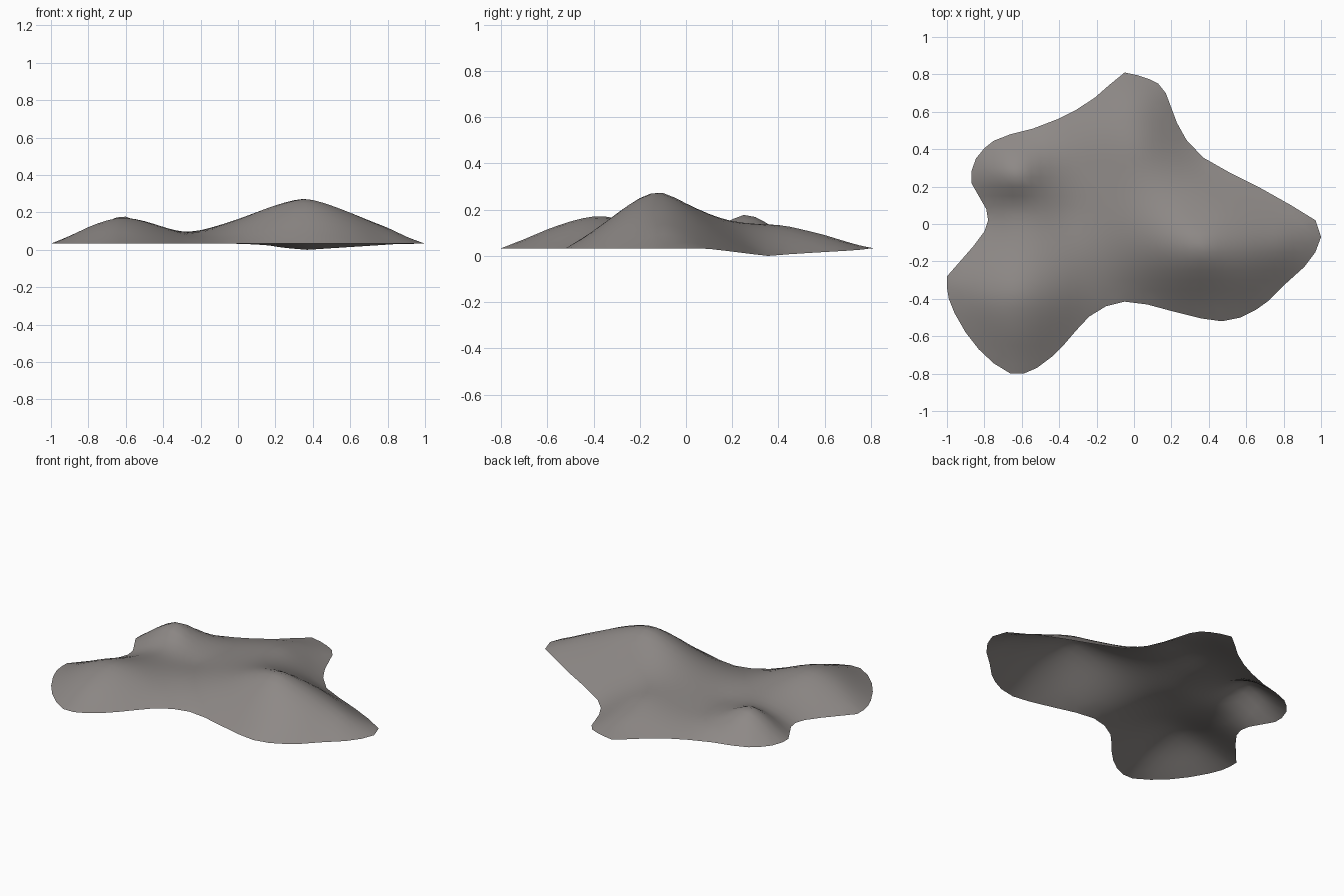
import bpy, math
from mathutils import Vector
from mathutils.geometry import delaunay_2d_cdt

if "Cube" in bpy.data.objects:
    bpy.data.objects.remove(bpy.data.objects["Cube"])

# Plan outline of the terrain sheet
OUTLINE = [(-.05, .81), (.02, .795), (.08, .775), (.13, .75), (.17, .70), (.20, .62), (.23, .54),
           (.28, .45), (.37, .355), (.52, .27), (.68, .19), (.84, .10), (.97, .02), (1.0, -.07),
           (.97, -.15), (.91, -.23), (.81, -.32), (.72, -.41), (.65, -.46), (.57, -.50), (.47, -.52),
           (.36, -.505), (.20, -.465), (.07, -.43), (-.05, -.415), (-.15, -.44), (-.24, -.495),
           (-.31, -.57), (-.37, -.64), (-.44, -.71), (-.52, -.77), (-.59, -.80), (-.66, -.80),
           (-.75, -.745), (-.83, -.67), (-.90, -.58), (-.96, -.475), (-.99, -.40), (-1.0, -.34),
           (-1.0, -.28), (-.93, -.20), (-.86, -.12), (-.80, -.04), (-.78, .02), (-.79, .08),
           (-.83, .15), (-.87, .22), (-.87, .28), (-.845, .35), (-.80, .405), (-.75, .445),
           (-.66, .48), (-.54, .51), (-.41, .56), (-.31, .61), (-.21, .675), (-.13, .745)]

# Spot heights: three peaks, the back ridge and the valleys
SPOTS = [(.36, -.12, .275), (.16, -.12, .222), (-.05, -.12, .138), (.60, -.12, .20), (.80, -.10, .118),
         (.38, -.33, .16), (.36, .02, .21), (.36, .17, .12),
         (-.62, -.38, .172), (-.62, -.60, .115), (-.80, -.38, .122), (-.42, -.36, .128), (-.25, -.28, .085),
         (-.62, .25, .18), (-.75, .26, .12), (-.62, .36, .135), (-.47, .26, .12), (-.64, .12, .105),
         (-.62, -.05, .10), (-.35, .06, .085), (-.25, .30, .092),
         (.04, .28, .14), (.02, .42, .13), (.0, .60, .09)]


def edge_height(x, y):
    # The rim is level except for a dip at the back right
    return .033 * (1 - max(0, 1 - math.hypot(x - .37, y - .355) / .58))


def kernel(a, b):
    r2 = (a[0] - b[0]) ** 2 + (a[1] - b[1]) ** 2
    return .5 * r2 * math.log(r2) if r2 > 1e-12 else 0


def solve(m, rhs):
    n = len(rhs)
    rows = [list(r) + [v] for r, v in zip(m, rhs)]
    for i in range(n):
        p = max(range(i, n), key=lambda k: abs(rows[k][i]))
        rows[i], rows[p] = rows[p], rows[i]
        for k in range(i + 1, n):
            f = rows[k][i] / rows[i][i]
            if f:
                rows[k] = [a - f * b for a, b in zip(rows[k], rows[i])]
    out = [0] * n
    for i in reversed(range(n)):
        out[i] = (rows[i][n] - sum(rows[i][j] * out[j] for j in range(i + 1, n))) / rows[i][i]
    return out


# Smooth thin-plate surface through the rim and the spot heights
knots = [(x, y, edge_height(x, y)) for x, y in OUTLINE] + SPOTS
poly = [(1, k[0], k[1]) for k in knots]
matrix = [[kernel(a, b) for b in knots] + list(p) for a, p in zip(knots, poly)]
matrix += [[p[i] for p in poly] + [0, 0, 0] for i in range(3)]
weights = solve(matrix, [k[2] for k in knots] + [0, 0, 0])


def height(x, y):
    w = weights[len(knots):]
    return w[0] + w[1] * x + w[2] * y + sum(c * kernel((x, y), k) for c, k in zip(weights, knots))


def inside(x, y):
    hit = False
    for (ax, ay), (bx, by) in zip(OUTLINE, OUTLINE[1:] + OUTLINE[:1]):
        if (ay > y) != (by > y) and x < ax + (y - ay) / (by - ay) * (bx - ax):
            hit = not hit
        near = Vector((bx - ax, by - ay))
        t = max(0, min(1, Vector((x - ax, y - ay)).dot(near) / near.length_squared))
        if math.hypot(x - ax - t * near.x, y - ay - t * near.y) < .025:
            return False
    return hit


# Fill the outline with an even grid of points
step = .05
grid = [(i * step, j * step) for i in range(-20, 21) for j in range(-17, 18)]
points = [Vector(p) for p in OUTLINE + [g for g in grid if inside(*g)]]
loop = list(range(len(OUTLINE)))
flat, _, tris, *_ = delaunay_2d_cdt(points, [], [loop[::-1]], 1, 1e-5)

verts = []
for p in flat:
    on_rim = any((p - Vector(q)).length < 1e-4 for q in OUTLINE)
    verts.append((p.x, p.y, edge_height(p.x, p.y) if on_rim else height(p.x, p.y)))
faces = []
for t in tris:
    a, b, c = (flat[i] for i in t)
    up = (b - a).cross(c - a) > 0
    faces.append(tuple(t) if up else tuple(t)[::-1])

mesh = bpy.data.meshes.new("hilly_terrain")
mesh.from_pydata(verts, [], faces)
mesh.update()
terrain = bpy.data.objects.new("hilly_terrain", mesh)
bpy.context.collection.objects.link(terrain)

# Warm grey stone colour
stone = bpy.data.materials.new("warm grey stone")
stone.diffuse_color = (.27, .25, .24, 1)
stone.use_nodes = True
stone.node_tree.nodes["Principled BSDF"].inputs["Base Color"].default_value = stone.diffuse_color
mesh.materials.append(stone)
mesh.polygons.foreach_set("use_smooth", [True] * len(mesh.polygons))
